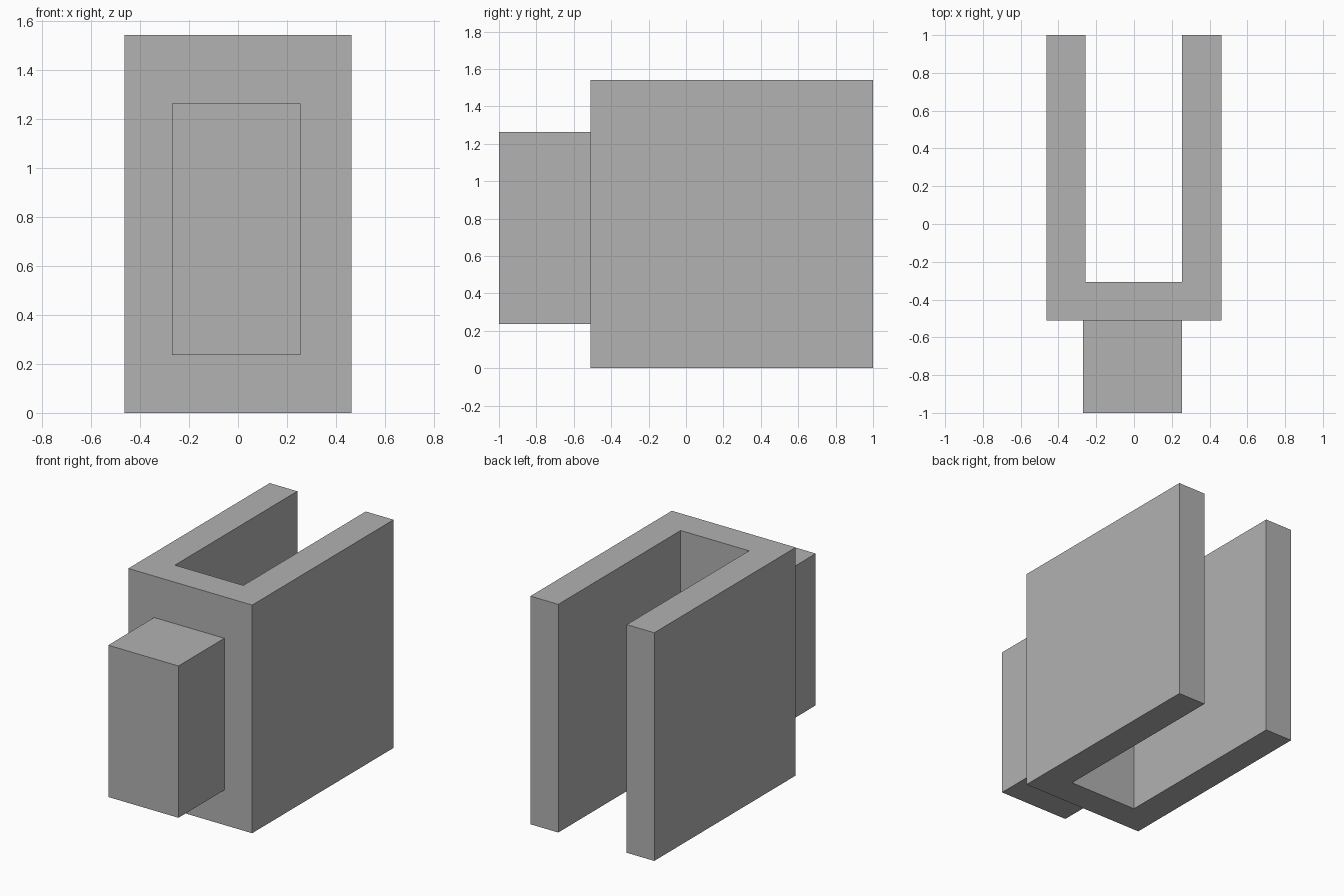
import bpy
import bmesh

cube = bpy.data.objects.get("Cube")
if cube:
    bpy.data.objects.remove(cube, do_unlink=True)

# Single flat colour
GREY = (0.445, 0.445, 0.445, 1.0)
grey = bpy.data.materials.new("plain_grey")
grey.use_nodes = True
grey.diffuse_color = GREY
grey.node_tree.nodes["Principled BSDF"].inputs["Base Color"].default_value = GREY


def extrude_profile(name, outline, bottom, top):
    """Raise a flat outline into a solid between two heights."""
    bm = bmesh.new()
    face = bm.faces.new([bm.verts.new((x, y, bottom)) for x, y in outline])
    raised = bmesh.ops.extrude_face_region(bm, geom=[face], use_keep_orig=True)["geom"]
    verts = [v for v in raised if isinstance(v, bmesh.types.BMVert)]
    bmesh.ops.translate(bm, verts=verts, vec=(0, 0, top - bottom))
    bmesh.ops.recalc_face_normals(bm, faces=bm.faces)
    mesh = bpy.data.meshes.new(name)
    bm.to_mesh(mesh)
    bm.free()
    mesh.materials.append(grey)
    obj = bpy.data.objects.new(name, mesh)
    bpy.context.collection.objects.link(obj)
    return obj


# U-shaped channel, open to the back
left, right, front, back = 0.463, -0.463, -0.51, 1.0
slot_left, slot_right, slot_front = 0.255, -0.257, -0.307
extrude_profile("channel", [
    (right, front), (left, front), (left, back), (slot_left, back),
    (slot_left, slot_front), (slot_right, slot_front),
    (slot_right, back), (right, back)], 0.0, 1.542)

# Solid block on the front wall
block_right, block_left, block_front = -0.27, 0.255, -1.0
extrude_profile("front_block", [
    (block_right, block_front), (block_left, block_front),
    (block_left, front), (block_right, front)], 0.236, 1.262)
